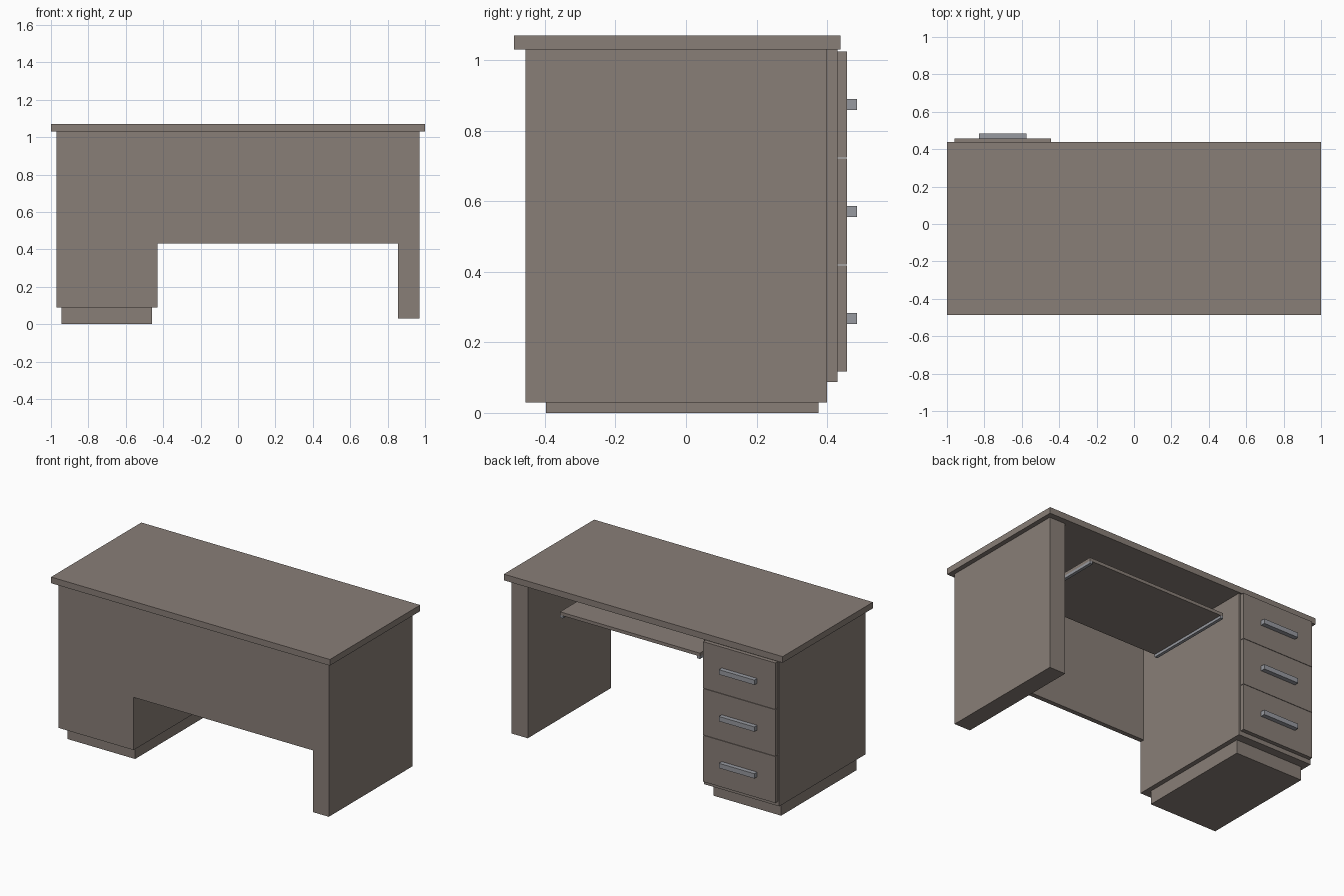
import bpy

if "Cube" in bpy.data.objects:
    bpy.data.objects.remove(bpy.data.objects["Cube"])


def material(name, rgb):
    m = bpy.data.materials.new(name)
    m.diffuse_color = (*rgb, 1)
    m.use_nodes = True
    m.node_tree.nodes["Principled BSDF"].inputs["Base Color"].default_value = m.diffuse_color
    return m


WOOD = material("taupe_wood", (0.25, 0.21, 0.185))
METAL = material("grey_metal", (0.31, 0.32, 0.35))


def box(name, xs, ys, zs, mat=WOOD):
    """Flat-faced box from its low and high bounds on each axis."""
    bpy.ops.mesh.primitive_cube_add(
        size=1, location=[(a + b) / 2 for a, b in (xs, ys, zs)])
    ob = bpy.context.object
    ob.name = name
    ob.scale = [b - a for a, b in (xs, ys, zs)]
    bpy.ops.object.transform_apply(location=False, rotation=False, scale=True)
    ob.data.materials.append(mat)
    return ob


# Table top, end support and modesty panel
box("desk_top", (-1, 1), (-0.487, 0.438), (1.03, 1.07))
box("side_support", (0.855, 0.97), (-0.455, 0.40), (0.03, 1.03))
box("modesty_panel", (-0.43, 0.855), (-0.455, -0.425), (0.43, 1.03))

# Drawer pedestal on a recessed plinth
box("pedestal", (-0.97, -0.43), (-0.455, 0.43), (0.088, 1.03))
box("plinth", (-0.945, -0.46), (-0.397, 0.375), (0, 0.088))

# Three drawer fronts with bar handles
for i in range(3):
    z = 0.117 + i * 0.3035
    box(f"drawer_front_{i + 1}", (-0.96, -0.443), (0.43, 0.456), (z, z + 0.301))
    box(f"drawer_handle_{i + 1}", (-0.83, -0.575), (0.456, 0.485),
        (z + 0.135, z + 0.166), METAL)

# Pull-out keyboard tray with a runner under each end
box("keyboard_tray", (-0.36, 0.643), (-0.22, 0.372), (0.875, 0.896))
for name, x in (("left_runner", -0.36), ("right_runner", 0.623)):
    box(name, (x, x + 0.02), (-0.22, 0.372), (0.858, 0.875), METAL)
